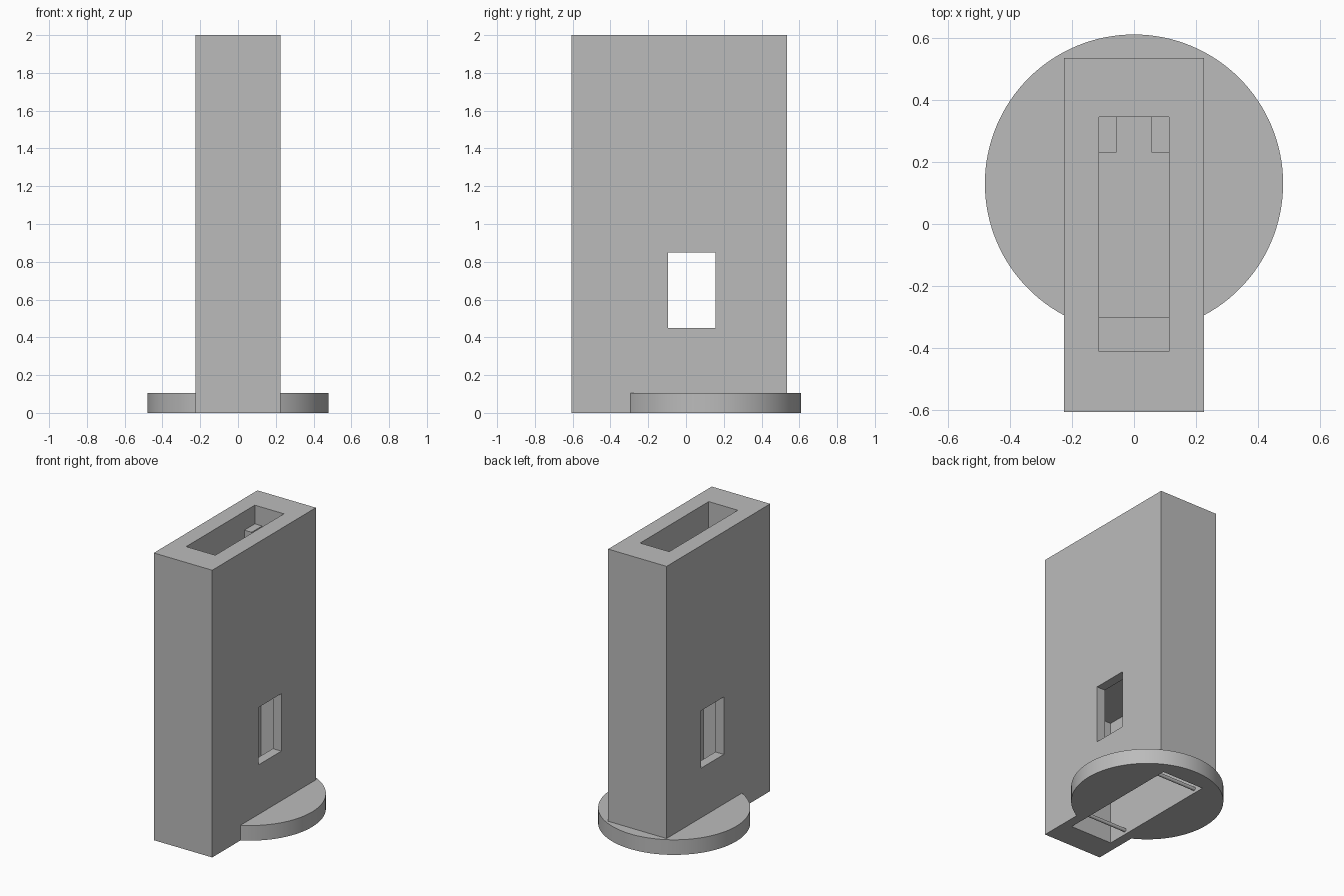
import bpy
import math

cube = bpy.data.objects.get("Cube")
if cube:
    bpy.data.objects.remove(cube, do_unlink=True)

grey = bpy.data.materials.new("plain grey")
grey.use_nodes = True
colour = (0.5, 0.5, 0.5, 1)
grey.diffuse_color = colour
grey.node_tree.nodes["Principled BSDF"].inputs["Base Color"].default_value = colour


def box(name, x, y, z):
    """Box from (low, high) ranges on each axis."""
    spans = (x, y, z)
    bpy.ops.mesh.primitive_cube_add(size=1, location=[sum(s) / 2 for s in spans])
    ob = bpy.context.object
    ob.name = name
    ob.scale = [s[1] - s[0] for s in spans]
    bpy.ops.object.transform_apply(location=False, rotation=False, scale=True)
    ob.data.materials.append(grey)
    return ob


def combine(target, other, operation):
    """Apply a boolean and drop the helper."""
    other.hide_render = True
    mod = target.modifiers.new(operation.lower(), "BOOLEAN")
    mod.operation = operation
    mod.solver = "EXACT"
    mod.object = other
    bpy.context.view_layer.objects.active = target
    bpy.ops.object.modifier_apply(modifier=mod.name)
    bpy.data.objects.remove(other, do_unlink=True)


# Tall housing joined to its round foot
housing = box("housing", (-0.225, 0.225), (-0.605, 0.535), (0, 2))
bpy.ops.mesh.primitive_cylinder_add(vertices=128, radius=0.48, depth=0.105,
                                    location=(0, 0.13, 0.0525))
foot = bpy.context.object
foot.name = "round_foot"
foot.data.materials.append(grey)
combine(housing, foot, "UNION")

# Top slot, lower cavity open at the base, and the side windows
for cutter in (
    box("top_slot", (-0.112, 0.112), (-0.41, 0.345), (0.95, 2.1)),
    box("lower_cavity", (-0.16, 0.16), (-0.42, 0.48), (-0.1, 0.87)),
    box("side_windows", (-0.4, 0.4), (-0.095, 0.155), (0.45, 0.85)),
):
    combine(housing, cutter, "DIFFERENCE")

# Guide posts at the back of the slot
for name, side in (("left", 1), ("right", -1)):
    edges = sorted((side * 0.056, side * 0.113))
    box(name + "_guide_post", edges, (0.23, 0.346), (0.94, 1.87))

# Step at the front of the slot
box("front_step", (-0.113, 0.113), (-0.411, -0.3), (0.94, 1.1))

# Thin retaining bars across the base opening
for name, y in (("front", -0.28), ("back", 0.4)):
    bpy.ops.mesh.primitive_cylinder_add(vertices=16, radius=0.012, depth=0.33,
                                        location=(0, y, 0.03),
                                        rotation=(0, math.pi / 2, 0))
    bar = bpy.context.object
    bar.name = name + "_retaining_bar"
    bar.data.materials.append(grey)
    bpy.ops.object.shade_smooth_by_angle()

bpy.ops.object.select_all(action="DESELECT")
housing.select_set(True)
bpy.context.view_layer.objects.active = housing
bpy.ops.object.shade_smooth_by_angle()
